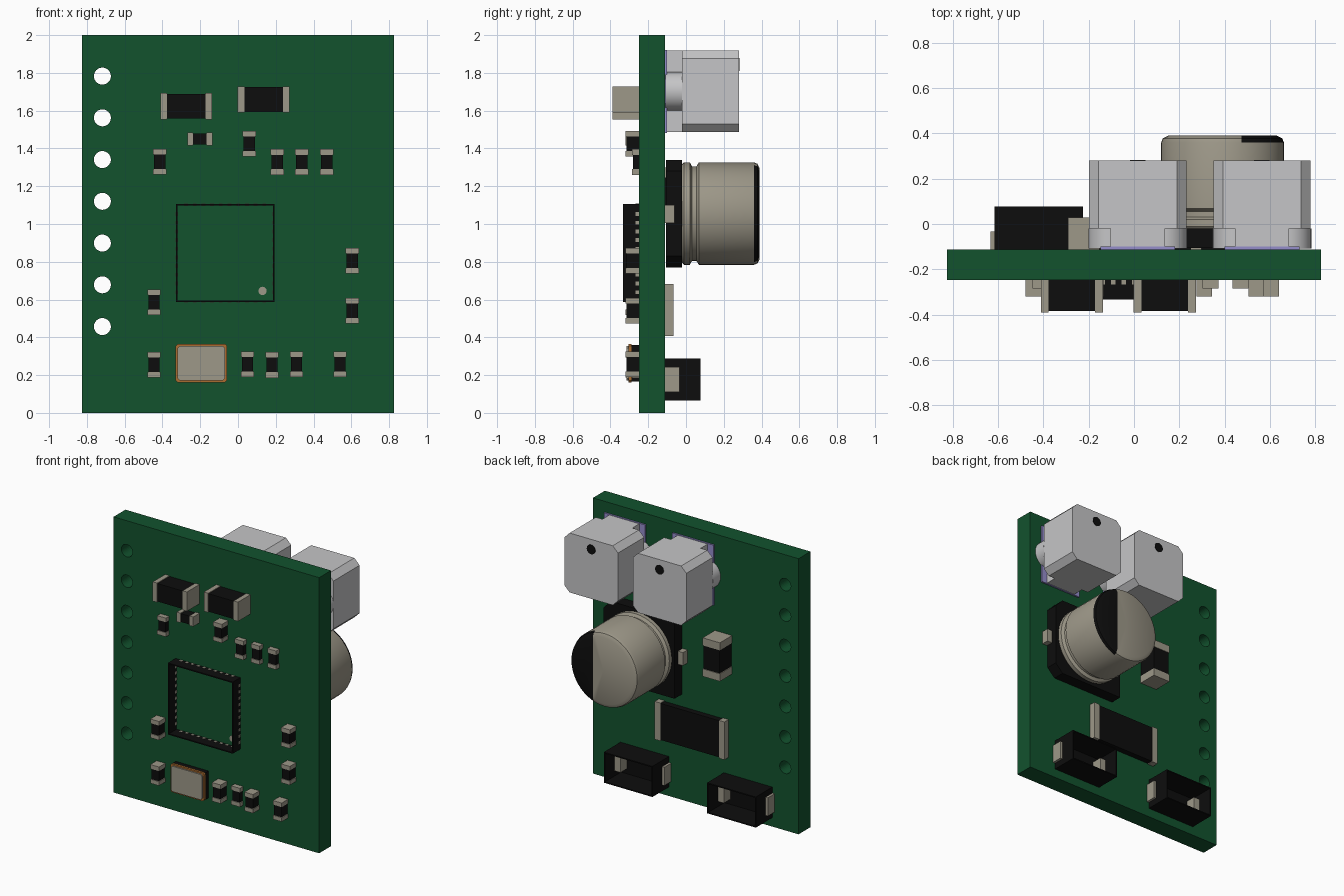
import bpy, bmesh, math

cube = bpy.data.objects.get("Cube")
if cube:
    bpy.data.objects.remove(cube, do_unlink=True)

FRONT, BACK = -0.248, -0.112   # the two board surfaces


def material(name, r, g, b):
    m = bpy.data.materials.new(name)
    m.use_nodes = True
    m.diffuse_color = (r, g, b, 1)
    m.node_tree.nodes["Principled BSDF"].inputs["Base Color"].default_value = (r, g, b, 1)
    return m


GREEN = material("board green", 0.006, 0.085, 0.027)
BLACK = material("plastic black", 0.004, 0.004, 0.004)
TIN = material("tin", 0.34, 0.315, 0.25)
GREY = material("light grey", 0.56, 0.56, 0.57)
PURPLE = material("pale purple", 0.3, 0.27, 0.6)
GOLD = material("gold", 0.4, 0.15, 0.03)


# Outlines in the x-z plane
def rect(x0, x1, z0, z1):
    return [(x0, z0), (x1, z0), (x1, z1), (x0, z1)]


def chamfered(x0, x1, z0, z1, c):
    return [(x0 + c, z0), (x1 - c, z0), (x1, z0 + c), (x1, z1 - c),
            (x1 - c, z1), (x0 + c, z1), (x0, z1 - c), (x0, z0 + c)]


def circle(x, z, r, n=32):
    return [(x + r * math.cos(2 * math.pi * i / n), z + r * math.sin(2 * math.pi * i / n))
            for i in range(n)]


def finish(name, bm, mats, smooth=False):
    bmesh.ops.recalc_face_normals(bm, faces=bm.faces)
    me = bpy.data.meshes.new(name)
    bm.to_mesh(me)
    bm.free()
    for m in mats:
        me.materials.append(m)
    ob = bpy.data.objects.new(name, me)
    bpy.context.collection.objects.link(ob)
    if smooth:
        bpy.ops.object.select_all(action='DESELECT')
        ob.select_set(True)
        bpy.context.view_layer.objects.active = ob
        bpy.ops.object.shade_smooth_by_angle(angle=math.radians(30))
    return ob


def build(name, parts, smooth=False):
    """Each part is (outline, y0, y1, material), extruded along y."""
    bm = bmesh.new()
    mats = []
    for outline, y0, y1, mat in parts:
        if mat not in mats:
            mats.append(mat)
        a = [bm.verts.new((x, y0, z)) for x, z in outline]
        b = [bm.verts.new((x, y1, z)) for x, z in outline]
        faces = [bm.faces.new(a), bm.faces.new(b[::-1])]
        for i in range(len(a)):
            j = (i + 1) % len(a)
            faces.append(bm.faces.new((a[i], b[i], b[j], a[j])))
        for f in faces:
            f.material_index = mats.index(mat)
    return finish(name, bm, mats, smooth)


def chip(name, x, z, w, h, cap, y0, y1):
    """Body with tin end caps along its longer side."""
    e = 0.005
    lo, hi = (y0 + e, y1) if y0 < FRONT else (y0, y1 - e)
    x0, x1, z0, z1 = x - w / 2, x + w / 2, z - h / 2, z + h / 2
    if w > h:
        body = rect(x0 + cap, x1 - cap, z0 + e, z1 - e)
        ends = [rect(x0, x0 + cap, z0, z1), rect(x1 - cap, x1, z0, z1)]
    else:
        body = rect(x0 + e, x1 - e, z0 + cap, z1 - cap)
        ends = [rect(x0, x1, z0, z0 + cap), rect(x0, x1, z1 - cap, z1)]
    build(name, [(body, lo, hi, BLACK)] + [(o, y0, y1, TIN) for o in ends])


def walls(x0, x1, z0, z1, y0, y1, t):
    return [(o, y0, y1, BLACK) for o in (
        rect(x0, x0 + t, z0, z1), rect(x1 - t, x1, z0, z1),
        rect(x0 + t, x1 - t, z0, z0 + t), rect(x0 + t, x1 - t, z1 - t, z1))]


# Board with a column of seven through holes
board = build("board", [(rect(-0.825, 0.825, 0, 2), FRONT, BACK, GREEN)])
cutter = build("hole_cutter", [(circle(-0.718, 0.457 + 0.221 * i, 0.045), -0.4, 0.1, GREEN)
                               for i in range(7)])
cutter.hide_render = True
mod = board.modifiers.new("holes", 'BOOLEAN')
mod.object, mod.solver = cutter, 'EXACT'
bpy.context.view_layer.objects.active = board
bpy.ops.object.modifier_apply(modifier="holes")
bpy.data.objects.remove(cutter, do_unlink=True)

# Front: large and small chips
for x, z in ((-0.274, 1.623), (0.136, 1.659)):
    chip("large_capacitor", x, z, 0.275, 0.14, 0.035, -0.39, FRONT)
chip("small_capacitor", -0.202, 1.45, 0.133, 0.07, 0.03, -0.32, FRONT)
for x, z in ((0.06, 1.425), (0.605, 0.805), (0.605, 0.54), (-0.445, 0.585),
             (-0.445, 0.255), (0.05, 0.257), (0.31, 0.257), (0.54, 0.257)):
    chip("small_capacitor", x, z, 0.07, 0.136, 0.03, -0.32, FRONT)
for x, z in ((-0.414, 1.33), (0.208, 1.328), (0.338, 1.328), (0.47, 1.328), (0.18, 0.254)):
    chip("small_resistor", x, z, 0.07, 0.136, 0.03, -0.285, FRONT)

# Front: open square chip housing with contacts along its walls
IX, IZ, IH = -0.068, 0.846, 0.26
parts = walls(IX - IH, IX + IH, IZ - IH, IZ + IH, -0.334, FRONT, 0.008)
for i in range(10):
    s = (i - 4.5) * 0.046
    for side in (-1, 1):
        d = side * (IH - 0.004)
        parts.append((rect(IX + d - 0.006, IX + d + 0.006, IZ + s - 0.01, IZ + s + 0.01),
                      -0.268, FRONT, TIN))
        parts.append((rect(IX + s - 0.01, IX + s + 0.01, IZ + d - 0.006, IZ + d + 0.006),
                      -0.268, FRONT, TIN))
build("chip_housing", parts)
build("chip_marker", [(circle(0.13, 0.646, 0.022, 20), -0.252, FRONT, TIN)])

# Front: crystal with gold rim and metal lid
build("crystal", [
    (rect(-0.325, -0.063, 0.165, 0.36), -0.288, FRONT, BLACK),
    (chamfered(-0.33, -0.058, 0.16, 0.366, 0.012), -0.305, -0.288, GOLD),
    (chamfered(-0.319, -0.069, 0.171, 0.355, 0.012), -0.315, -0.305, TIN)])

# Back: two chamfered blocks on narrow feet with round side lobes
for c in (0.016, 0.565):
    build("block", [
        (chamfered(c - 0.215, c + 0.215, 1.487, 1.918, 0.042), -0.02, 0.28, GREY),
        (rect(c - 0.12, c + 0.12, 1.487, 1.918), -0.1, -0.02, GREY)])
    build("block_base", [(rect(c - 0.165, c + 0.165, 1.483, 1.922), BACK, -0.1, PURPLE)])
    build("block_lobes", [(circle(c + s * 0.115, 1.703, 0.103), -0.108, -0.02, GREY)
                          for s in (-1, 1)], True)
    build("block_mark", [(circle(c, 1.845, 0.034, 24), 0.278, 0.283, BLACK)])

# Back: round can capacitor, with one dark segment on its end
CX, CZ = 0.391, 1.055
bm = bmesh.new()
profile = [(0, -0.02), (0.262, -0.02), (0.271, -0.01), (0.271, 0.02), (0.25, 0.032),
           (0.25, 0.055), (0.271, 0.068), (0.271, 0.36), (0.264, 0.378), (0.24, 0.39), (0, 0.39)]
vs = [bm.verts.new((CX + r, y, CZ)) for r, y in profile]
edges = [bm.edges.new(p) for p in zip(vs, vs[1:])]
bmesh.ops.spin(bm, geom=vs + edges, cent=(CX, 0, CZ), axis=(0, 1, 0),
               angle=2 * math.pi, steps=48)
bmesh.ops.remove_doubles(bm, verts=bm.verts, dist=0.0005)
bmesh.ops.bisect_plane(bm, geom=bm.verts[:] + bm.edges[:] + bm.faces[:],
                       plane_co=(0.475, 0, 0), plane_no=(1, 0, 0))
for f in bm.faces:
    p = f.calc_center_median()
    f.material_index = int(p.x > 0.475 and p.y > 0.361)
finish("can", bm, [TIN, BLACK], True)
B = 0.285
build("can_base", [([(CX - B, CZ - B), (CX + B - 0.06, CZ - B), (CX + B, CZ - B + 0.06),
                     (CX + B, CZ + B - 0.06), (CX + B - 0.06, CZ + B), (CX - B, CZ + B)],
                    -0.105, -0.02, BLACK)])
build("can_terminals", [(rect(CX + s * 0.29 - 0.035, CX + s * 0.29 + 0.035, 1.005, 1.1),
                         BACK, -0.06, TIN) for s in (-1, 1)])

# Back: upright capacitor and wide resistor
chip("upright_capacitor", -0.222, 1.16, 0.138, 0.28, 0.055, BACK, 0.028)
chip("wide_resistor", 0.017, 0.545, 0.56, 0.275, 0.045, BACK, -0.065)

# Back: two open diode housings with bent terminals
for c in (-0.42, 0.41):
    parts = walls(c - 0.195, c + 0.195, 0.065, 0.287, BACK, 0.078, 0.008)
    parts.append((rect(c - 0.19, c + 0.19, 0.07, 0.282), BACK, -0.109, BLACK))
    for s in (-1, 1):
        x0, x1 = sorted((c + s * 0.14, c + s * 0.213))
        parts.append((rect(x0, x1, 0.11, 0.243), BACK, -0.034, TIN))
    build("diode", parts)
